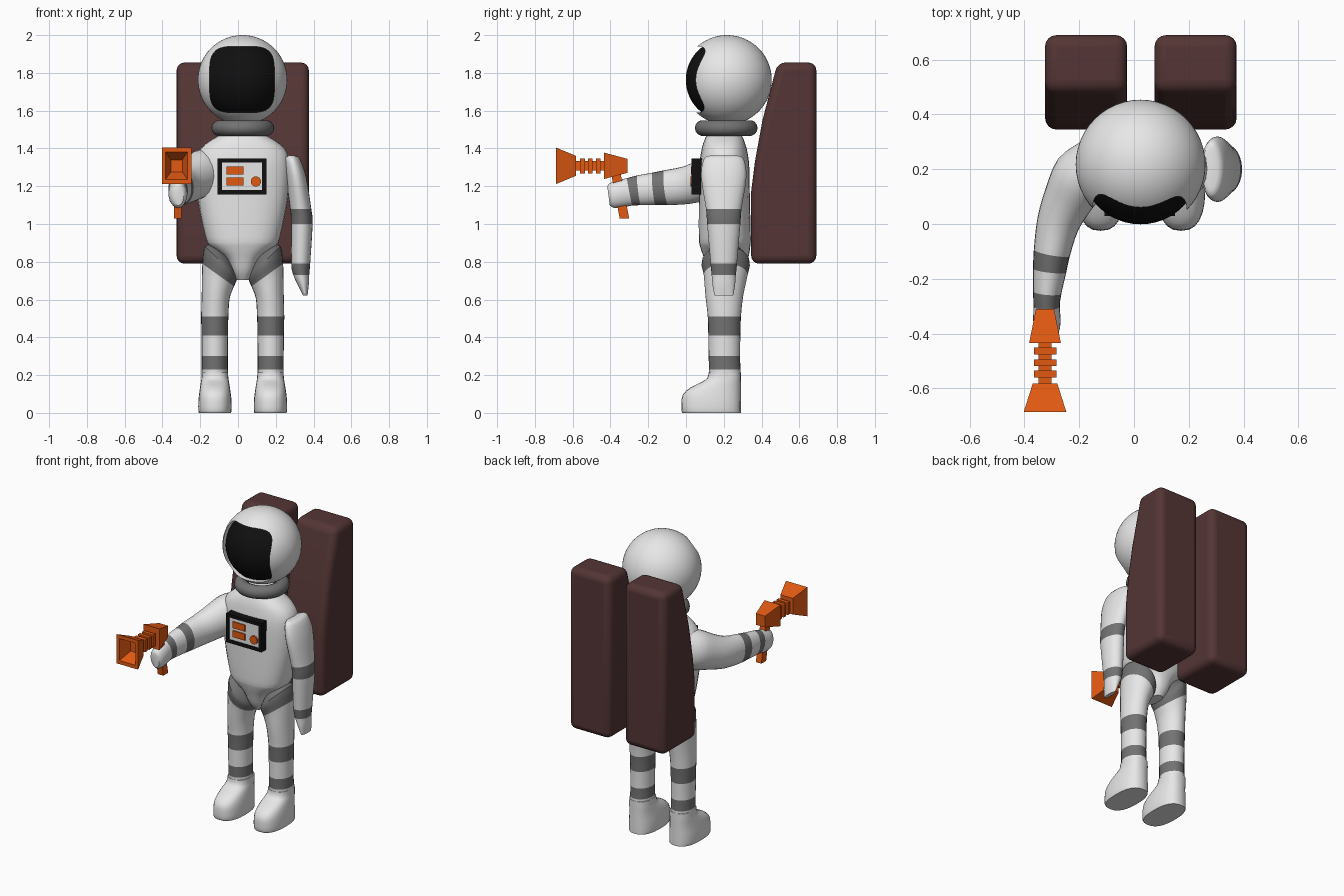
import bpy, bmesh, math
from mathutils import Vector as V

if "Cube" in bpy.data.objects:
    bpy.data.objects.remove(bpy.data.objects["Cube"])


def mat(name, rgb):
    m = bpy.data.materials.new(name)
    m.diffuse_color = (*rgb, 1)
    m.use_nodes = True
    m.node_tree.nodes["Principled BSDF"].inputs["Base Color"].default_value = m.diffuse_color
    return m


WHITE = mat("suit white", (0.8, 0.8, 0.8))
GREY = mat("band grey", (0.17, 0.17, 0.17))
BLACK = mat("black", (0.005, 0.005, 0.005))
ORANGE = mat("orange", (0.75, 0.1, 0.006))
BROWN = mat("pack brown", (0.09, 0.036, 0.036))
CX, CY = 0.025, 0.21


def finish(name, bm, mats, angle=40):
    bmesh.ops.recalc_face_normals(bm, faces=bm.faces[:])
    me = bpy.data.meshes.new(name)
    bm.to_mesh(me)
    bm.free()
    ob = bpy.data.objects.new(name, me)
    bpy.context.collection.objects.link(ob)
    for m in mats:
        me.materials.append(m)
    smooth(ob, angle)
    return ob


def smooth(ob, angle):
    if not angle:
        return
    bpy.ops.object.select_all(action='DESELECT')
    bpy.context.view_layer.objects.active = ob
    ob.select_set(True)
    bpy.ops.object.shade_smooth_by_angle(angle=math.radians(angle))


def ring(c, u, v, n=24, p=2.0):
    """Superellipse around c spanned by the half axes u and v."""
    pts = []
    for i in range(n):
        a = 2 * math.pi * i / n
        ca, sa = math.cos(a), math.sin(a)
        pts.append(V(c) + V(u) * math.copysign(abs(ca) ** (2 / p), ca)
                   + V(v) * math.copysign(abs(sa) ** (2 / p), sa))
    return pts


def rect(x, y, z, hx, hz):
    return [V((x + i * hx, y, z + j * hz)) for i, j in ((-1, -1), (1, -1), (1, 1), (-1, 1))]


def loft(name, rings, mats, bands=None, steps=1, angle=40):
    """Skin closed rings; steps > 1 eases between them; bands = material per span."""
    rows, idx = [], []
    last = len(rings) - 1
    for k in range(last):
        r0, r1, r2, r3 = (rings[min(max(k + d, 0), last)] for d in (-1, 0, 1, 2))
        for s in range(steps):
            t = s / steps
            rows.append([b + t * (c - b) if steps == 1 else 0.5 * (
                2 * b + t * (c - a) + t * t * (2 * a - 5 * b + 4 * c - d)
                + t ** 3 * (3 * b - a - 3 * c + d)) for a, b, c, d in zip(r0, r1, r2, r3)])
            idx.append(int(bands[k]) if bands else 0)
    rows.append(rings[-1])
    bm = bmesh.new()
    vs = [[bm.verts.new(p) for p in row] for row in rows]
    n = len(vs[0])
    for k, m in enumerate(idx):
        for i in range(n):
            j = (i + 1) % n
            bm.faces.new((vs[k][i], vs[k][j], vs[k + 1][j], vs[k + 1][i])).material_index = m
    bm.faces.new(vs[0]).material_index = idx[0]
    bm.faces.new(vs[-1]).material_index = idx[-1]
    return finish(name, bm, mats, angle)


def box(name, x0, x1, y0, y1, z0, z1, m):
    hx, hz, x, z = (x1 - x0) / 2, (z1 - z0) / 2, (x0 + x1) / 2, (z0 + z1) / 2
    return loft(name, [rect(x, y0, z, hx, hz), rect(x, y1, z, hx, hz)], [m], angle=0)


def sphere(name, r, m, c, keep=None):
    bm = bmesh.new()
    bmesh.ops.create_uvsphere(bm, u_segments=48, v_segments=32, radius=r)
    bmesh.ops.translate(bm, verts=bm.verts, vec=c)
    if keep is not None:
        bmesh.ops.delete(bm, geom=[v for v in bm.verts if v.co.y > keep], context='VERTS')
    return finish(name, bm, [m])


# helmet with a rounded opening and a dark visor inside it
HC = V((0.024, 0.217, 1.763))
helmet = sphere("helmet", 0.237, WHITE, HC)
cutter = loft("visor_cutter", [ring((0.021, y, 1.765), (0.172, 0, 0), (0, 0, 0.176), 48, 4)
                               for y in (-0.3, 0.19)], [WHITE])
mod = helmet.modifiers.new("opening", 'BOOLEAN')
mod.operation, mod.object, mod.solver = 'DIFFERENCE', cutter, 'EXACT'
bpy.context.view_layer.objects.active = helmet
bpy.ops.object.modifier_apply(modifier=mod.name)
bpy.data.objects.remove(cutter)
smooth(helmet, 35)
sphere("visor", 0.218, BLACK, HC, keep=0.17)

# neck ring
bpy.ops.mesh.primitive_torus_add(location=(CX, 0.213, 1.508), major_radius=0.124, minor_radius=0.042,
                                 major_segments=40, minor_segments=14)
neck = bpy.context.object
neck.name = "neck_ring"
neck.data.materials.append(GREY)
smooth(neck, 60)

# torso: height, half width, front, back
torso = [(0.703, 0.035, 0.15, 0.28), (0.75, 0.062, 0.12, 0.31), (0.82, 0.095, 0.095, 0.33),
         (0.88, 0.17, 0.075, 0.34), (0.93, 0.198, 0.068, 0.343), (1.13, 0.238, 0.068, 0.338),
         (1.30, 0.25, 0.07, 0.335), (1.38, 0.235, 0.08, 0.325), (1.43, 0.19, 0.092, 0.312),
         (1.47, 0.125, 0.11, 0.295), (1.50, 0.09, 0.13, 0.28)]
loft("torso", [ring((CX, (a + b) / 2, z), (w, 0, 0), (0, (b - a) / 2, 0), 28, 2.5)
               for z, w, a, b in torso], [WHITE], steps=3)

# legs: offset, height, half width, centre y, half depth, slant
leg = [(0.10, 0.84, 0.05, 0.21, 0.07, 0.05), (0.115, 0.80, 0.085, 0.21, 0.126, 0.083),
       (0.130, 0.73, 0.084, 0.21, 0.116, 0.06), (0.143, 0.62, 0.074, 0.203, 0.1, 0.012),
       (0.148, 0.51, 0.072, 0.203, 0.088, 0), (0.148, 0.41, 0.070, 0.203, 0.085, 0),
       (0.148, 0.30, 0.069, 0.203, 0.083, 0), (0.148, 0.23, 0.069, 0.205, 0.084, 0),
       (0.148, 0.20, 0.069, 0.205, 0.085, 0)]
# boots: height, half width, toe y
boot = [(0.0, 0.084, -0.018), (0.012, 0.088, -0.024), (0.06, 0.088, -0.024), (0.10, 0.084, -0.015),
        (0.135, 0.079, 0.025), (0.165, 0.074, 0.085), (0.185, 0.071, 0.113), (0.215, 0.069, 0.12)]
for s, side in ((-1, "right"), (1, "left")):
    loft(side + "_leg", [ring((CX + s * dx, y, z), (s * rx, 0, t), (0, ry, 0))
                         for dx, z, rx, y, ry, t in leg], [WHITE, GREY], "11001010", 3)
    loft(side + "_boot", [ring((CX + s * 0.147, (y + 0.29) / 2, z), (w, 0, 0), (0, (0.29 - y) / 2, 0), 24, 2.5)
                          for z, w, y in boot], [WHITE], steps=2)

# hanging arm: height, centre x, half width, half depth
hang = [(1.362, 0.283, 0.02, 0.07), (1.345, 0.286, 0.042, 0.105), (1.25, 0.307, 0.054, 0.12),
        (1.08, 0.332, 0.056, 0.094), (1.00, 0.338, 0.057, 0.088), (0.79, 0.332, 0.05, 0.07),
        (0.73, 0.335, 0.042, 0.064), (0.68, 0.345, 0.030, 0.06), (0.622, 0.356, 0.012, 0.05)]
loft("left_arm", [ring((x, 0.2, z), (rx, 0, 0), (0, ry, 0)) for z, x, rx, ry in hang],
     [WHITE, GREY], "00010100", 3)

# raised arm: centre, half width, half height
reach = [(-0.13, 0.25, 1.30, 0.08, 0.11), (-0.19, 0.18, 1.268, 0.105, 0.125),
         (-0.24, 0.09, 1.232, 0.092, 0.11), (-0.278, 0, 1.205, 0.078, 0.1),
         (-0.300, -0.105, 1.192, 0.067, 0.093), (-0.308, -0.17, 1.186, 0.061, 0.086),
         (-0.317, -0.25, 1.178, 0.052, 0.079), (-0.319, -0.30, 1.170, 0.048, 0.074),
         (-0.318, -0.355, 1.158, 0.05, 0.072), (-0.316, -0.395, 1.15, 0.042, 0.065),
         (-0.316, -0.41, 1.148, 0.028, 0.05)]
rings = []
for k, (x, y, z, w, h) in enumerate(reach):
    a, b = reach[max(k - 1, 0)], reach[min(k + 1, len(reach) - 1)]
    d = (V(b[:3]) - V(a[:3])).normalized()
    side = d.cross(V((0, 0, 1))).normalized()
    rings.append(ring((x, y, z), side * w, side.cross(d) * h))
loft("right_arm", rings, [WHITE, GREY], "0000101000", 3)

# back tanks: side profile extruded across x, with rounded edges
tank = [(0.345, 0.79), (0.345, 1.17), (0.365, 1.33), (0.405, 1.55), (0.485, 1.855), (0.69, 1.855), (0.69, 0.79)]
for x0, x1, name in ((-0.325, -0.025, "right_tank"), (0.075, 0.375, "left_tank")):
    ob = loft(name, [[V((x, y, z)) for y, z in tank] for x in (x0, x1)], [BROWN], angle=0)
    bev = ob.modifiers.new("rounding", 'BEVEL')
    bev.width, bev.segments, bev.limit_method, bev.angle_limit = 0.042, 4, 'ANGLE', math.radians(40)
    smooth(ob, 40)

# chest control box: frame, panel and buttons
box("chest_box", -0.108, 0.15, 0.04, 0.10, 1.157, 1.347, BLACK)
for name, x0, x1, z0, z1 in (("frame_left", -0.108, -0.086, 1.157, 1.347), ("frame_right", 0.128, 0.15, 1.157, 1.347),
                             ("frame_bottom", -0.086, 0.128, 1.157, 1.179), ("frame_top", -0.086, 0.128, 1.325, 1.347)):
    box(name, x0, x1, 0.03, 0.045, z0, z1, BLACK)
box("chest_panel", -0.086, 0.128, 0.035, 0.041, 1.179, 1.325, WHITE)
for name, z in (("upper_button", 1.284), ("lower_button", 1.225)):
    box(name, -0.06, 0.03, 0.027, 0.036, z - 0.021, z + 0.021, ORANGE)
loft("round_button", [ring((0.095, y, 1.225), (0.027, 0, 0), (0, 0, 0.027)) for y in (0.024, 0.036)], [ORANGE])

# ray gun: flared hollow muzzle, finned barrel, tapered body, slanted grip
GX, GZ = -0.325, 1.308


def gun(name, *sections):
    return loft(name, [rect(GX, y, GZ, hx, hz) for y, hx, hz in sections], [ORANGE], angle=0)


gun("muzzle", (-0.583, 0.045, 0.053), (-0.687, 0.078, 0.096), (-0.687, 0.058, 0.072), (-0.61, 0.03, 0.032))
gun("barrel", (-0.60, 0.024, 0.025), (-0.42, 0.024, 0.025))
for k, y in enumerate((-0.464, -0.507, -0.548)):
    gun("barrel_fin_%d" % (k + 1), (y - 0.012, 0.041, 0.04), (y + 0.012, 0.041, 0.04))
gun("gun_body", (-0.435, 0.058, 0.07), (-0.31, 0.033, 0.037))
loft("gun_grip", [[V((-0.318 + i * 0.02, y + j * 0.025, z)) for i, j in ((-1, -1), (1, -1), (1, 1), (-1, 1))]
                  for y, z in ((-0.372, 1.27), (-0.326, 1.03))], [ORANGE], angle=0)
